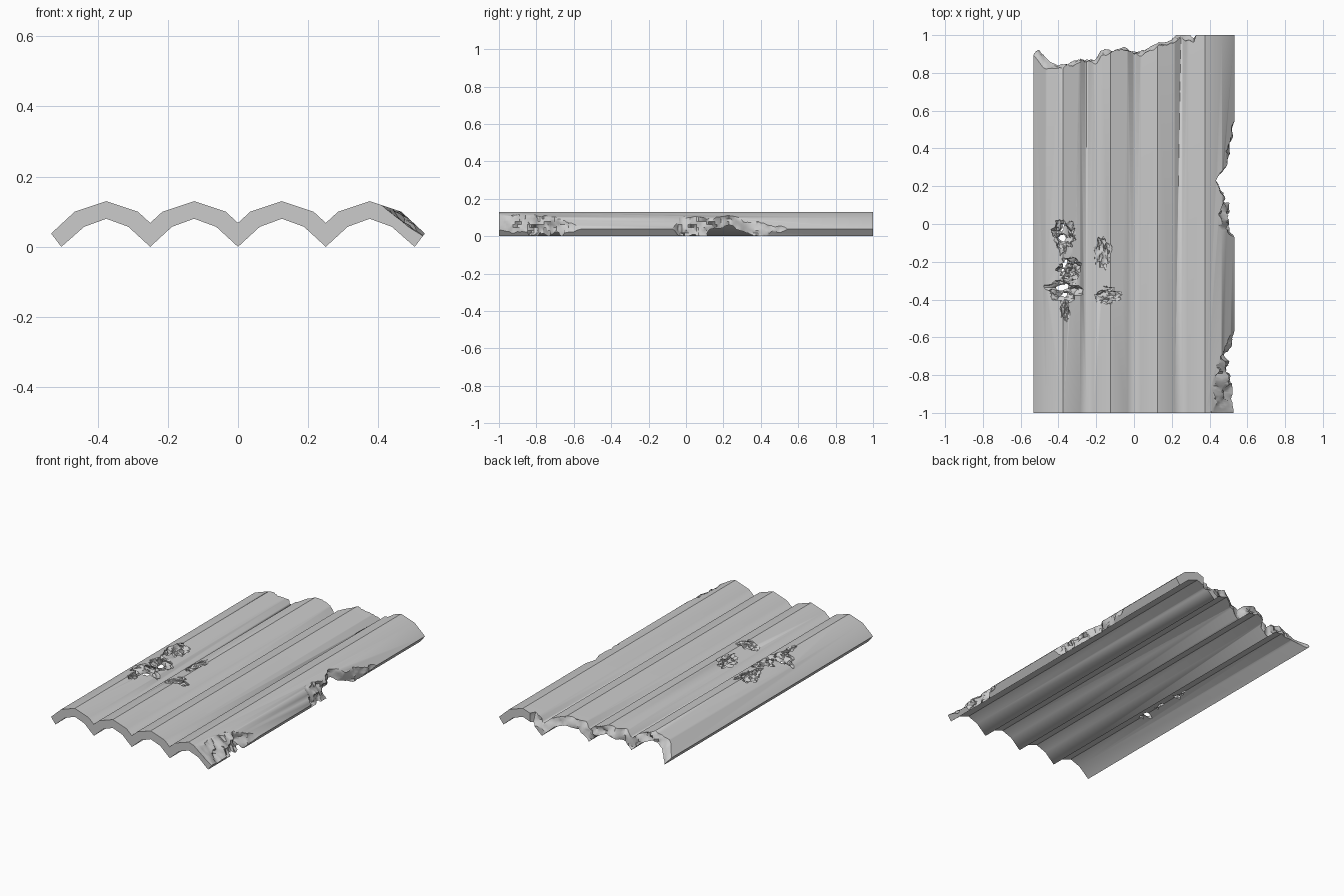
import bpy, bmesh, math
from mathutils import Vector, noise

if "Cube" in bpy.data.objects:
    bpy.data.objects.remove(bpy.data.objects["Cube"])


def loft(name, rings):
    """Closed solid through equal-length rings of points, capped at both ends."""
    bm = bmesh.new()
    vs = [[bm.verts.new(p) for p in r] for r in rings]
    n = len(rings[0])
    for a, b in zip(vs, vs[1:]):
        for i in range(n):
            j = (i + 1) % n
            bm.faces.new((a[i], a[j], b[j], b[i]))
    bm.faces.new(vs[0])
    bm.faces.new(vs[-1])
    bmesh.ops.recalc_face_normals(bm, faces=bm.faces)
    return finish(name, bm)


def finish(name, bm):
    me = bpy.data.meshes.new(name)
    bm.to_mesh(me)
    bm.free()
    ob = bpy.data.objects.new(name, me)
    bpy.context.collection.objects.link(ob)
    return ob


def rough(p, freq, seed):
    return noise.fractal(Vector(p) * freq + Vector((seed, seed * 2, 0)), 0.7, 2.0, 4)


def interp(keys, u):
    for a, b in zip(keys, keys[1:]):
        if u <= b[0]:
            t = max(0, (u - a[0]) / (b[0] - a[0]))
            return [p + (q - p) * t for p, q in zip(a[1:], b[1:])]
    return keys[-1][1:]


# Corrugated sheet: four ridges, extruded along y
top, bottom = [(-0.532, 0.038)], [(-0.503, 0.0)]
for k in range(4):
    c = -0.375 + 0.25 * k
    top += [(c - 0.09, 0.10), (c, 0.13), (c + 0.09, 0.10)]
    bottom += [(c - 0.063, 0.057), (c, 0.08), (c + 0.063, 0.057)]
    if k < 3:
        top.append((c + 0.125, 0.068))
        bottom.append((c + 0.125, 0.0))
top.append((0.532, 0.038))
bottom.append((0.503, 0.0))
outline = top + bottom[::-1]
sheet = loft("corrugated_sheet", [[(x, y, z) for x, z in outline] for y in (-1, 1)])


# Broken edges: (position along edge, cut line, tilt, roughness)
back_keys = [(-0.6, 0.88, 0.9, 0.02), (-0.53, 0.86, 0.9, 0.02), (-0.47, 0.85, 0.8, 0.02),
             (-0.36, 0.86, 0.5, 0.03), (-0.2, 0.86, 0.3, 0.03), (-0.17, 0.91, 0.2, 0.02),
             (-0.06, 0.93, 0.2, 0.02), (0.0, 0.90, 0.2, 0.02), (0.1, 0.93, 0.2, 0.02),
             (0.13, 0.96, 0.3, 0.02), (0.2, 0.98, 0.4, 0.02), (0.32, 0.99, 0.4, 0.02),
             (0.34, 1.04, 0.0, 0.0), (0.6, 1.04, 0.0, 0.0)]
side_keys = [(-1.1, 0.48, 1.5, 0.02), (-0.98, 0.48, 1.4, 0.02), (-0.92, 0.47, 0.7, 0.04),
             (-0.84, 0.48, 0.7, 0.04), (-0.7, 0.465, 0.3, 0.03), (-0.64, 0.50, 0.2, 0.02),
             (-0.54, 0.53, 0.1, 0.01), (-0.5, 0.56, 0.0, 0.0), (-0.12, 0.56, 0.0, 0.0),
             (-0.07, 0.52, 0.3, 0.01), (-0.03, 0.48, 0.4, 0.03), (0.1, 0.475, 0.2, 0.03),
             (0.24, 0.435, 0.1, 0.02), (0.3, 0.48, 0.1, 0.02), (0.42, 0.50, 0.1, 0.02),
             (0.54, 0.53, 0.1, 0.01), (0.59, 0.56, 0.0, 0.0), (1.1, 0.56, 0.0, 0.0)]


def wall(name, keys, place, outer, steps, seed):
    rings = []
    lo, hi = keys[0][0], keys[-1][0]
    for i in range(steps + 1):
        u = lo + (hi - lo) * i / steps
        off, tilt, amp = interp(keys, u)
        ring = []
        for j in range(14):
            z = -0.03 + 0.0153 * j
            d = off + (0.065 - z) * tilt + amp * rough((u, z * 1.3, 0), 13, seed)
            ring.append(place(u, d, z))
        ring += [place(u, outer, 0.169), place(u, outer, -0.03)]
        rings.append(ring)
    return loft(name, rings)


cutters = [wall("back_break", back_keys, lambda u, d, z: (u, d, z), 1.3, 110, 3.1),
           wall("side_break", side_keys, lambda u, d, z: (d, u, z), 0.8, 200, 7.7)]

# Corroded pits and holes: x, y, z, radius x, radius y, depth
pits = [(-0.37, -0.06, 0.135, 0.068, 0.085, 0.060),
        (-0.335, -0.235, 0.135, 0.065, 0.06, 0.066),
        (-0.36, -0.345, 0.135, 0.105, 0.062, 0.062),
        (-0.365, -0.44, 0.135, 0.025, 0.07, 0.035),
        (-0.17, -0.15, 0.125, 0.045, 0.085, 0.035),
        (-0.15, -0.38, 0.13, 0.08, 0.045, 0.035)]
for k, (x, y, z, rx, ry, rz) in enumerate(pits):
    bm = bmesh.new()
    bmesh.ops.create_icosphere(bm, subdivisions=4, radius=1)
    for v in bm.verts:
        v.co *= 1 + 0.42 * rough(v.co, 2.2, 5.3 * k + 1)
        v.co = Vector((x + rx * v.co.x, y + ry * v.co.y, z + rz * v.co.z))
    cutters.append(finish("pit_cutter", bm))

# Carve the damage and discard the cutters
bpy.context.view_layer.objects.active = sheet
sheet.select_set(True)
for c in cutters:
    c.hide_render = True
    m = sheet.modifiers.new("damage", 'BOOLEAN')
    m.operation = 'DIFFERENCE'
    m.solver = 'EXACT'
    m.object = c
    bpy.ops.object.modifier_apply(modifier=m.name)
    bpy.data.objects.remove(c)

# Drop loose crumbs left by the carving
bm = bmesh.new()
bm.from_mesh(sheet.data)
todo, islands = set(bm.verts), []
while todo:
    stack, isle = [todo.pop()], []
    while stack:
        v = stack.pop()
        isle.append(v)
        for e in v.link_edges:
            w = e.other_vert(v)
            if w in todo:
                todo.remove(w)
                stack.append(w)
    islands.append(isle)
islands.sort(key=len)
span = lambda isle: max(v.co.y for v in isle) - min(v.co.y for v in isle)
for isle in islands:
    if span(isle) < 0.2:
        bmesh.ops.delete(bm, geom=isle, context='VERTS')
bm.to_mesh(sheet.data)
bm.free()

# Smooth shading: broken rims and ridge tops stay sharp, valleys roll smoothly
bpy.ops.object.shade_smooth_by_angle(angle=math.radians(36))
me = sheet.data
for e in me.edges:
    a, b = (me.vertices[i].co for i in e.vertices)
    if all(abs(p.x) < 0.26 and abs(p.x / 0.25 - round(p.x / 0.25)) < 0.004
           and min(abs(p.z - 0.068), abs(p.z)) < 0.001 for p in (a, b)):
        e.use_edge_sharp = False
